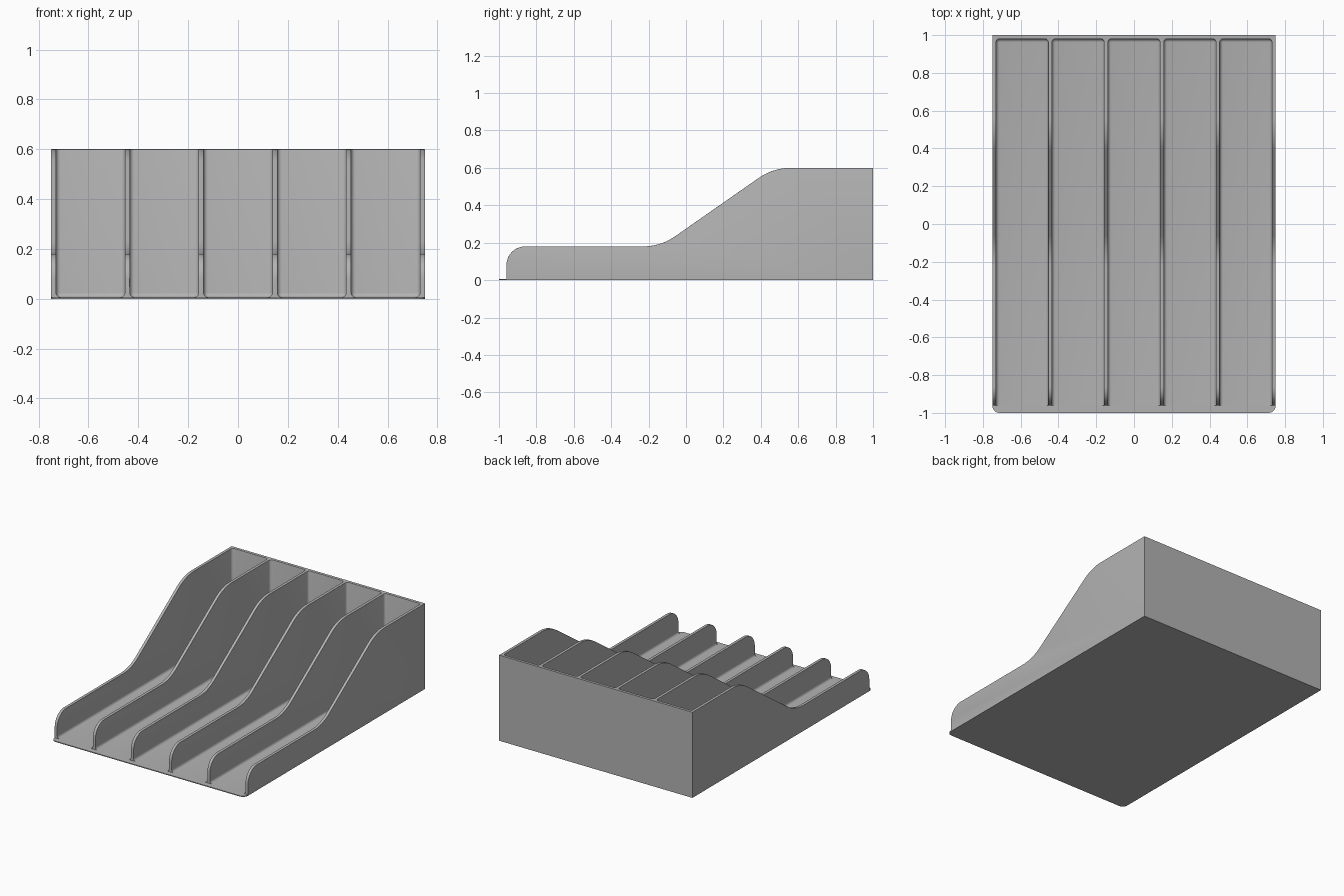
import bpy, bmesh, math
from mathutils import Vector

if "Cube" in bpy.data.objects:
    bpy.data.objects.remove(bpy.data.objects["Cube"])

HALF_W, WALL, FLOOR, HEIGHT, LOW = 0.75, 0.02, 0.006, 0.6, 0.18
PITCH = (2 * HALF_W - WALL) / 5

grey = bpy.data.materials.new("mid_grey")
grey.diffuse_color = (0.45, 0.45, 0.45, 1)
grey.use_nodes = True
grey.node_tree.nodes["Principled BSDF"].inputs["Base Color"].default_value = grey.diffuse_color


def finish(name, bm):
    bmesh.ops.recalc_face_normals(bm, faces=bm.faces)
    mesh = bpy.data.meshes.new(name)
    bm.to_mesh(mesh)
    bm.free()
    mesh.materials.append(grey)
    obj = bpy.data.objects.new(name, mesh)
    bpy.context.collection.objects.link(obj)
    return obj


def round_corner(a, corner, b, radius, steps):
    """Arc points that round the corner a-corner-b of a 2D outline."""
    a, c, b = Vector(a), Vector(corner), Vector(b)
    u, v = (a - c).normalized(), (b - c).normalized()
    half = u.angle(v) / 2
    centre = c + (u + v).normalized() * radius / math.sin(half)
    p = c + u * radius / math.tan(half) - centre
    q = c + v * radius / math.tan(half) - centre
    sweep = p.angle(q)
    return [centre + (p * math.sin(sweep * (1 - i / steps)) + q * math.sin(sweep * i / steps))
            / math.sin(sweep) for i in range(steps + 1)]


def extrude(bm, points, offset):
    face = bm.faces.new([bm.verts.new(p) for p in points])
    moved = bmesh.ops.extrude_face_region(bm, geom=[face])["geom"]
    bmesh.ops.translate(bm, vec=offset, verts=[g for g in moved if isinstance(g, bmesh.types.BMVert)])


# Side outline of the walls: rounded nose, low run, ramp, high back
nose, low, high, top = (-0.96, LOW), (-0.136, LOW), (0.466, HEIGHT), (1, HEIGHT)
outline = [Vector((1, 0)), Vector((-0.96, 0))]
outline += round_corner((-0.96, 0), nose, low, 0.1, 10)
outline += round_corner(nose, low, high, 0.3, 10)
outline += round_corner(low, high, top, 0.3, 10)
outline.append(Vector(top))
bm = bmesh.new()
extrude(bm, [(-HALF_W, p.x, p.y) for p in outline], (2 * HALF_W, 0, 0))
body = finish("divided_tray", bm)

# Bay cutters with rounded foot and back corners
bm = bmesh.new()
for i in range(5):
    x0 = -HALF_W + WALL + i * PITCH
    x1 = x0 + PITCH - WALL
    part = bmesh.new()
    extrude(part, [(x0, -1.2, FLOOR), (x1, -1.2, FLOOR), (x1, 0.98, FLOOR), (x0, 0.98, FLOOR)], (0, 0, 1))
    edges = [e for e in part.edges
             if all(v.co.z < 0.1 for v in e.verts) and any(v.co.y > 0 for v in e.verts)
             or all(v.co.y > 0 for v in e.verts) and abs(e.verts[0].co.z - e.verts[1].co.z) > 0.1]
    bmesh.ops.bevel(part, geom=edges, offset=0.018, segments=5, profile=0.5, affect='EDGES')
    temp = bpy.data.meshes.new("bay")
    part.to_mesh(temp)
    part.free()
    bm.from_mesh(temp)
    bpy.data.meshes.remove(temp)
cutter = finish("bay_cutter", bm)
cutter.hide_render = True
cutter.hide_viewport = True
cut = body.modifiers.new("bays", 'BOOLEAN')
cut.operation, cut.solver, cut.object = 'DIFFERENCE', 'EXACT', cutter
result = bpy.data.meshes.new_from_object(body.evaluated_get(bpy.context.evaluated_depsgraph_get()))
body.modifiers.clear()
body.data = result
bpy.data.objects.remove(cutter)

# Softened rims along the tops and noses of the walls
bm = bmesh.new()
bm.from_mesh(result)
bmesh.ops.remove_doubles(bm, verts=bm.verts, dist=0.0001)
rims = [e for e in bm.edges
        if len(e.link_faces) == 2 and e.calc_face_angle(0) > 1.0
        and all(v.co.z > 0.023 for v in e.verts)
        and not all(v.co.y > 0.99 for v in e.verts)
        and any(abs(f.normal.x) < 0.1 for f in e.link_faces)]
bmesh.ops.bevel(bm, geom=rims, offset=0.006, segments=3, profile=0.5,
                affect='EDGES', clamp_overlap=True)
bm.to_mesh(result)
bm.free()

# Floor lip in front of the walls, with rounded corners
bm = bmesh.new()
back = [(HALF_W, -0.96), (-HALF_W, -0.96)]
left, right = (-HALF_W, -1), (HALF_W, -1)
lip = back + round_corner(back[1], left, right, 0.038, 6) + round_corner(left, right, back[0], 0.038, 6)
extrude(bm, [(p[0], p[1], 0) for p in lip], (0, 0, FLOOR))
lip_obj = finish("front_lip", bm)

for obj in (body, lip_obj):
    bpy.ops.object.select_all(action='DESELECT')
    obj.select_set(True)
    bpy.context.view_layer.objects.active = obj
    bpy.ops.object.shade_smooth_by_angle(angle=math.radians(35))
